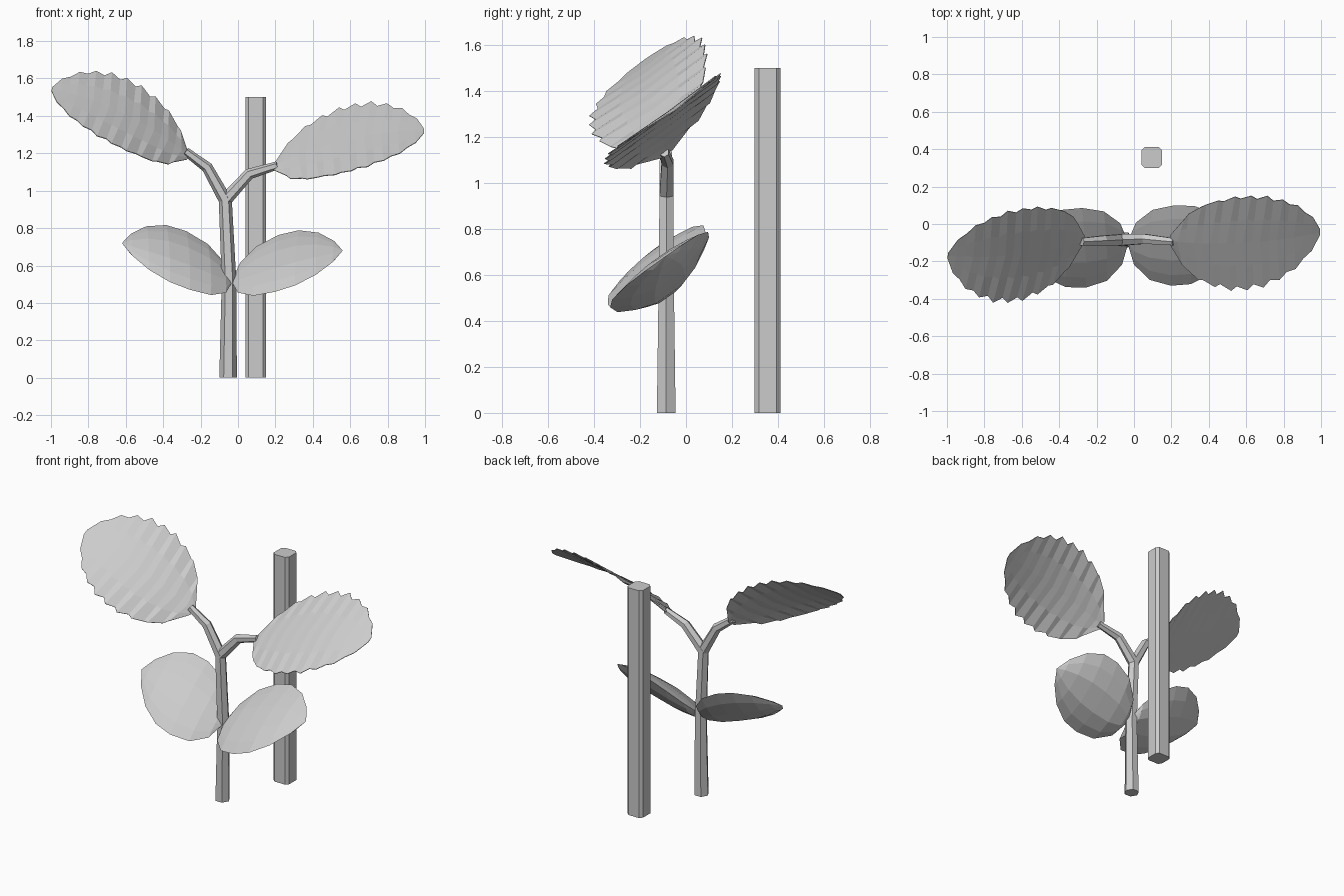
import bpy, bmesh, math
from mathutils import Vector

cube = bpy.data.objects.get("Cube")
if cube:
    bpy.data.objects.remove(cube)

GREY = (0.6, 0.6, 0.6, 1)
grey = bpy.data.materials.new("plain grey")
grey.use_nodes = True
grey.diffuse_color = GREY
grey.node_tree.nodes["Principled BSDF"].inputs["Base Color"].default_value = GREY


def finish(name, bm):
    """Turn a bmesh into a flat-shaded grey object."""
    bmesh.ops.remove_doubles(bm, verts=bm.verts, dist=0.0005)
    bmesh.ops.recalc_face_normals(bm, faces=bm.faces)
    mesh = bpy.data.meshes.new(name)
    bm.to_mesh(mesh)
    bm.free()
    mesh.materials.append(grey)
    obj = bpy.data.objects.new(name, mesh)
    bpy.context.collection.objects.link(obj)
    return obj


def tube(name, points, radii, sides=6):
    """Tapered faceted tube through a few points."""
    pts = [Vector(p) for p in points]
    bm = bmesh.new()
    rings = []
    for i, p in enumerate(pts):
        along = (pts[min(i + 1, len(pts) - 1)] - pts[max(i - 1, 0)]).normalized()
        if i == 0 and p.z == 0:
            along = Vector((0, 0, 1))
        a = Vector((0, 1, 0)).cross(along).normalized()
        b = along.cross(a)
        angles = [math.tau * k / sides for k in range(sides)]
        rings.append([bm.verts.new(p + radii[i] * (a * math.cos(t) + b * math.sin(t)))
                      for t in angles])
    for r, s in zip(rings, rings[1:]):
        for k in range(sides):
            n = (k + 1) % sides
            bm.faces.new((r[k], r[n], s[n], s[k]))
    bm.faces.new(rings[0])
    bm.faces.new(rings[-1])
    return finish(name, bm)


def lerp_profile(profile, t):
    for (t0, w0), (t1, w1) in zip(profile, profile[1:]):
        if t <= t1:
            return w0 + (w1 - w0) * (t - t0) / (t1 - t0)
    return profile[-1][1]


def leaf_frame(base, tip, side):
    base, tip, side = Vector(base), Vector(tip), Vector(side)
    normal = (tip - base).cross(side).normalized()
    return base, tip - base, side, normal if normal.z > 0 else -normal


def grid_faces(bm, rows):
    for r, s in zip(rows, rows[1:]):
        for k in range(len(r) - 1):
            bm.faces.new((r[k], r[k + 1], s[k + 1], s[k]))


def toothed_leaf(name, base, tip, side, arch, teeth=9):
    """Thin arched blade, pleated near the stalk, with slanting teeth."""
    base, axis, side, normal = leaf_frame(base, tip, side)
    profile = [(0, 0.1), (0.06, 0.5), (0.2, 0.84), (0.42, 1),
               (0.62, 0.95), (0.8, 0.74), (0.93, 0.42), (1, 0.06)]
    bm = bmesh.new()
    rows = []
    for i in range(2 * teeth + 1):
        t = i / (2 * teeth)
        out = i % 2
        pleat = (0.009 if out else -0.009) * (1 - t)
        row = []
        for u in (-1, -0.5, 0, 0.5, 1):
            slant = 0.1 * t * (1 - t) + (0.035 * (1 - t) if out else 0)
            s = t + abs(u) * slant
            width = lerp_profile(profile, t) * (1.05 if out else 0.96)
            lift = 4 * arch * t * (1 - t) + pleat * abs(u)
            row.append(bm.verts.new(base + axis * s + side * u * width + normal * lift))
        rows.append(row)
    grid_faces(bm, rows)
    obj = finish(name, bm)
    # keep the upper side of the blade facing up
    if sum(p.normal.z for p in obj.data.polygons) < 0:
        obj.data.flip_normals()
    thick = obj.modifiers.new("thickness", 'SOLIDIFY')
    thick.thickness = 0.004
    return obj


def thick_leaf(name, base, tip, side, arch, bulge):
    """Closed leaf with a gently domed top and a deep rounded underside."""
    base, axis, side, normal = leaf_frame(base, tip, side)
    profile = [(0, 0), (0.07, 0.52), (0.22, 0.87), (0.42, 1),
               (0.6, 0.97), (0.78, 0.74), (0.92, 0.37), (1, 0)]
    bm = bmesh.new()
    for depth in (0.03, -bulge):
        rows = []
        for t, width in profile:
            row = []
            for u in (-1, -0.7, -0.3, 0.3, 0.7, 1):
                lift = 4 * arch * t * (1 - t) + depth * (1 - u * u) * width
                row.append(bm.verts.new(base + axis * t + side * u * width + normal * lift))
            rows.append(row)
        grid_faces(bm, rows)
    bmesh.ops.dissolve_degenerate(bm, edges=bm.edges, dist=0.0005)
    return finish(name, bm)


# Support post with chamfered upright edges
bm = bmesh.new()
bmesh.ops.create_cube(bm, size=1)
for v in bm.verts:
    v.co = (0.095 + v.co.x * 0.112, 0.355 + v.co.y * 0.112, (v.co.z + 0.5) * 1.5)
upright = [e for e in bm.edges if abs(e.verts[0].co.z - e.verts[1].co.z) > 1]
bmesh.ops.bevel(bm, geom=upright, offset=0.018, segments=1, affect='EDGES')
finish("support_post", bm)

# Stem and its two branches
FORK = (-0.068, -0.085, 0.95)
tube("stem", [(-0.053, -0.086, 0), (-0.048, -0.086, 0.52), FORK], [0.047, 0.039, 0.035])
tube("right_branch", [FORK, (-0.165, -0.088, 1.125), (-0.28, -0.095, 1.21)],
     [0.035, 0.03, 0.023])
tube("left_branch", [FORK, (0.06, -0.08, 1.09), (0.21, -0.095, 1.135)],
     [0.035, 0.03, 0.022])

# Toothed upper leaves
toothed_leaf("right_upper_leaf", (-0.265, -0.09, 1.19), (-0.995, -0.17, 1.545),
             (0.04, 0.245, 0.17), 0.06)
toothed_leaf("left_upper_leaf", (0.19, -0.09, 1.135), (0.995, -0.045, 1.32),
             (0.01, 0.245, 0.175), 0.06)

# Thick lower leaves
thick_leaf("right_lower_leaf", (-0.03, -0.1, 0.515), (-0.62, -0.12, 0.72),
           (-0.01, 0.213, 0.157), 0.035, 0.085)
thick_leaf("left_lower_leaf", (-0.035, -0.1, 0.515), (0.56, -0.09, 0.68),
           (0.01, 0.215, 0.152), 0.035, 0.085)
